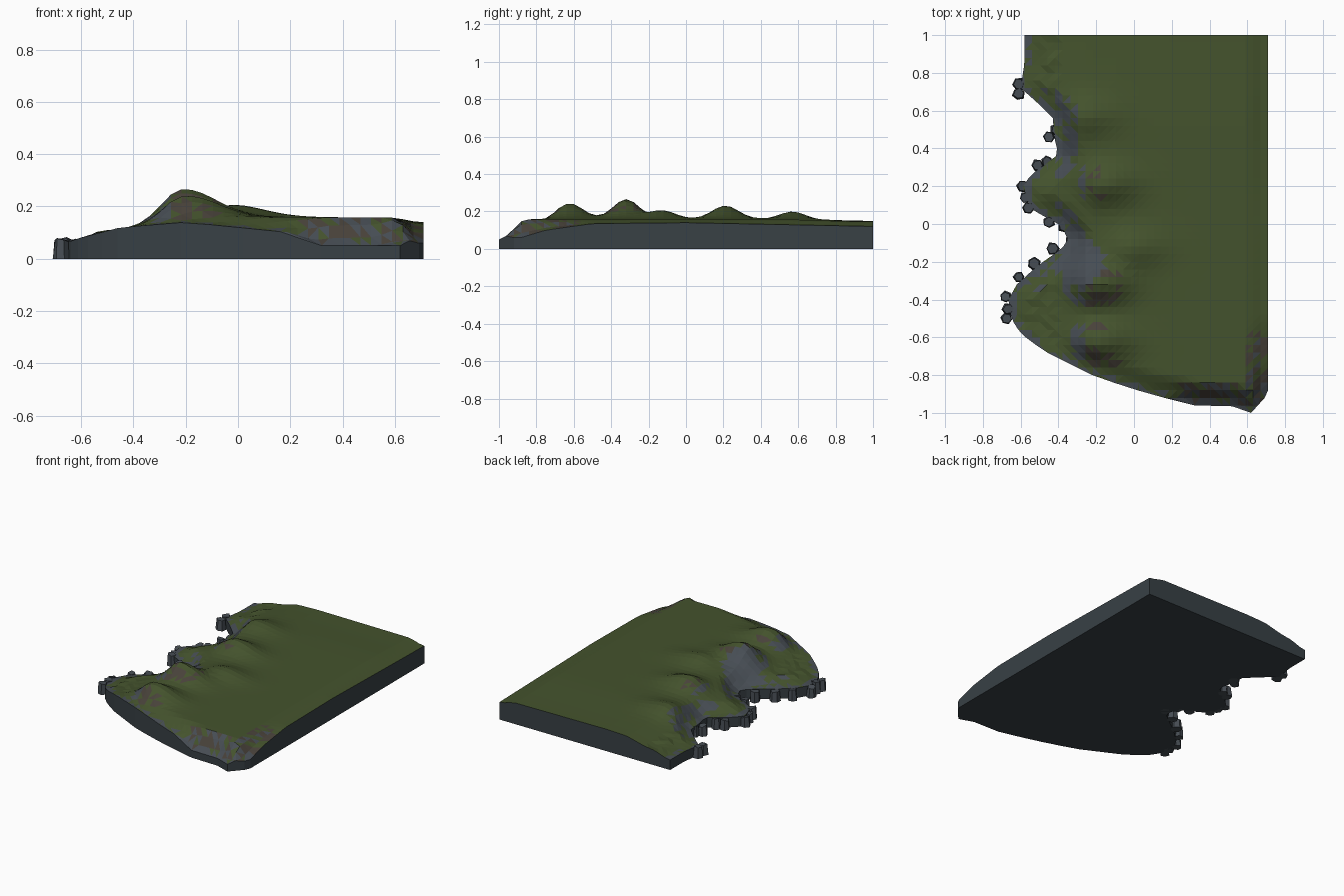
import bpy, bmesh, math, random
from mathutils import Vector

if "Cube" in bpy.data.objects:
    bpy.data.objects.remove(bpy.data.objects["Cube"])

random.seed(7)


def interp(table, v):
    if v <= table[0][0]:
        return table[0][1]
    for (a, p), (b, q) in zip(table, table[1:]):
        if v <= b:
            return p + (q - p) * (v - a) / (b - a)
    return table[-1][1]


def smooth(t):
    t = max(0.0, min(1.0, t))
    return t * t * (3 - 2 * t)


def material(name, rgb):
    m = bpy.data.materials.new(name)
    m.diffuse_color = (*rgb, 1)
    m.use_nodes = True
    m.node_tree.nodes["Principled BSDF"].inputs["Base Color"].default_value = m.diffuse_color
    return m


GRASS = material("grass", (0.058, 0.086, 0.026))
ROCK = material("grey_rock", (0.062, 0.074, 0.088))
EARTH = material("brown_earth", (0.065, 0.054, 0.042))
CLIFF = material("cliff_rock", (0.040, 0.052, 0.060))

# Coastline as (y, x)
COAST = [(-1, .62), (-.965, .52), (-.96, .32), (-.90, .08), (-.81, -.2), (-.67, -.48),
         (-.58, -.60), (-.50, -.65), (-.40, -.665), (-.32, -.62), (-.22, -.51), (-.13, -.38),
         (-.07, -.345), (.01, -.41), (.07, -.54), (.14, -.57), (.21, -.59), (.28, -.52),
         (.33, -.45), (.37, -.40), (.45, -.42), (.56, -.43), (.65, -.52), (.72, -.60),
         (.85, -.58), (1, -.58)]
RIGHT = [(-1, .62), (-.9, .71), (1, .71)]
# Ground profile across x, edge heights, and hills (x, y, height)
GROUND = [(-.7, .08), (-.55, .10), (-.42, .115), (-.25, .157), (-.1, .162), (.2, .160),
          (.6, .157), (.71, .15)]
FRONT_EDGE = [(-.64, .07), (-.45, .12), (-.2, .14), (.2, .10), (.3, .05), (.62, .05)]
RIGHT_EDGE = [(-1, .05), (-.9, .055), (-.75, .10), (-.5, .135), (0, .14), (1, .12)]
HILLS = [(-.2, -.62, .085), (-.21, -.32, .108), (-.02, -.13, .045),
         (-.17, .21, .072), (-.27, .57, .045)]


def coast_distance(x, y):
    best = 9.0
    p = Vector((x, y))
    for (y0, x0), (y1, x1) in zip(COAST, COAST[1:]):
        a, d = Vector((x0, y0)), Vector((x1 - x0, y1 - y0))
        t = max(0, min(1, (p - a).dot(d) / d.length_squared))
        best = min(best, (p - a - d * t).length)
    return best


def height(x, y):
    z = interp(GROUND, x)
    for hx, hy, h in HILLS:
        sx = .11 if x < hx else .17
        z += h * math.exp(-((x - hx) / sx) ** 2 - ((y - hy) / .10) ** 2)
    z -= .012 * smooth((y - .5) / .5)
    if x < -.4:
        z += random.uniform(-.006, .006)
    edge = interp(FRONT_EDGE, x) if y < -.55 else .068
    z = edge + (z - edge) * smooth(coast_distance(x, y) / .13 + .02)
    e = min(z, interp(RIGHT_EDGE, y))
    return e + (z - e) * smooth((.71 - x) / .12)


# Terrain surface: grid clamped to the coastline
ys = sorted([-1 + .04 * i for i in range(51)] + [-.965])
xs = [-.70 + .0403 * i for i in range(36)]
bm = bmesh.new()
rows = []
for y in ys:
    lo, hi = interp(COAST, y), interp(RIGHT, y)
    rows.append([bm.verts.new((min(max(x, lo), hi), y, 0)) for x in xs])
for r0, r1 in zip(rows, rows[1:]):
    for i in range(len(xs) - 1):
        bm.faces.new((r0[i], r0[i + 1], r1[i + 1], r1[i]))
bmesh.ops.remove_doubles(bm, verts=bm.verts[:], dist=.002)
for v in bm.verts:
    v.co.z = height(v.co.x, v.co.y)
bmesh.ops.triangulate(bm, faces=bm.faces[:])
bm.normal_update()

# Grass, bare rock and earth by slope and place
for f in bm.faces:
    c = f.calc_center_median()
    steep = f.normal.z
    d = coast_distance(c.x, c.y)
    r = random.random()
    f.material_index = 0
    if math.hypot((c.x + .28) / .12, (c.y + .2) / .13) < 1 and r < .95:
        f.material_index = 1
    elif c.x < -.08 and steep < .86 and r < .75:
        f.material_index = 2 if c.x > -.27 else 1
    elif d < .03 and r < .75:
        f.material_index = 1
    elif c.y < -.6 and c.x > .25 and steep < .9 and r < .8:
        f.material_index = random.choice((1, 2))
    elif c.x > .6 and c.y < -.58 and r < .5:
        f.material_index = 2

# Cliff walls and flat underside
rim = [e for e in bm.edges if e.is_boundary]
ext = bmesh.ops.extrude_edge_only(bm, edges=rim)["geom"]
for g in ext:
    if isinstance(g, bmesh.types.BMVert):
        g.co.z = 0
    elif isinstance(g, bmesh.types.BMFace):
        g.material_index = 3
base = [e for e in bm.edges if e.is_boundary]
for f in bmesh.ops.edgeloop_fill(bm, edges=base)["faces"]:
    f.material_index = 3
bmesh.ops.recalc_face_normals(bm, faces=bm.faces[:])
me = bpy.data.meshes.new("terrain")
bm.to_mesh(me)
bm.free()
for m in (GRASS, ROCK, EARTH, CLIFF):
    me.materials.append(m)
bpy.context.collection.objects.link(bpy.data.objects.new("terrain", me))


# Shore boulders: chipped prisms standing along the left coast
def boulder(n, x, y, r, h):
    bm = bmesh.new()
    bmesh.ops.create_cone(bm, cap_ends=True, segments=6, radius1=r, radius2=r * .8, depth=h)
    spin = random.uniform(0, math.pi)
    for v in bm.verts:
        cx, cy = v.co.x, v.co.y
        k = random.uniform(.85, 1.05)
        v.co.x = k * (cx * math.cos(spin) - cy * math.sin(spin)) + x
        v.co.y = k * (cx * math.sin(spin) + cy * math.cos(spin)) + y
        v.co.z = v.co.z + h / 2 + (random.uniform(-.01, .004) if v.co.z > 0 else 0)
    me = bpy.data.meshes.new("shore_boulder")
    bm.to_mesh(me)
    bm.free()
    me.materials.append(ROCK)
    bpy.context.collection.objects.link(bpy.data.objects.new("shore_boulder_%02d" % n, me))


SPOTS = [(-.61, .69), (-.61, .74), (-.45, .46), (-.41, .50), (-.51, .31), (-.46, .33),
         (-.59, .20), (-.575, .14), (-.56, .085), (-.45, .01), (-.37, -.01), (-.33, -.08),
         (-.43, -.13), (-.53, -.21), (-.61, -.28), (-.68, -.385), (-.665, -.45), (-.675, -.50)]
for n, (x, y) in enumerate(SPOTS):
    boulder(n, x, y, random.uniform(.032, .038), random.uniform(.066, .08))
